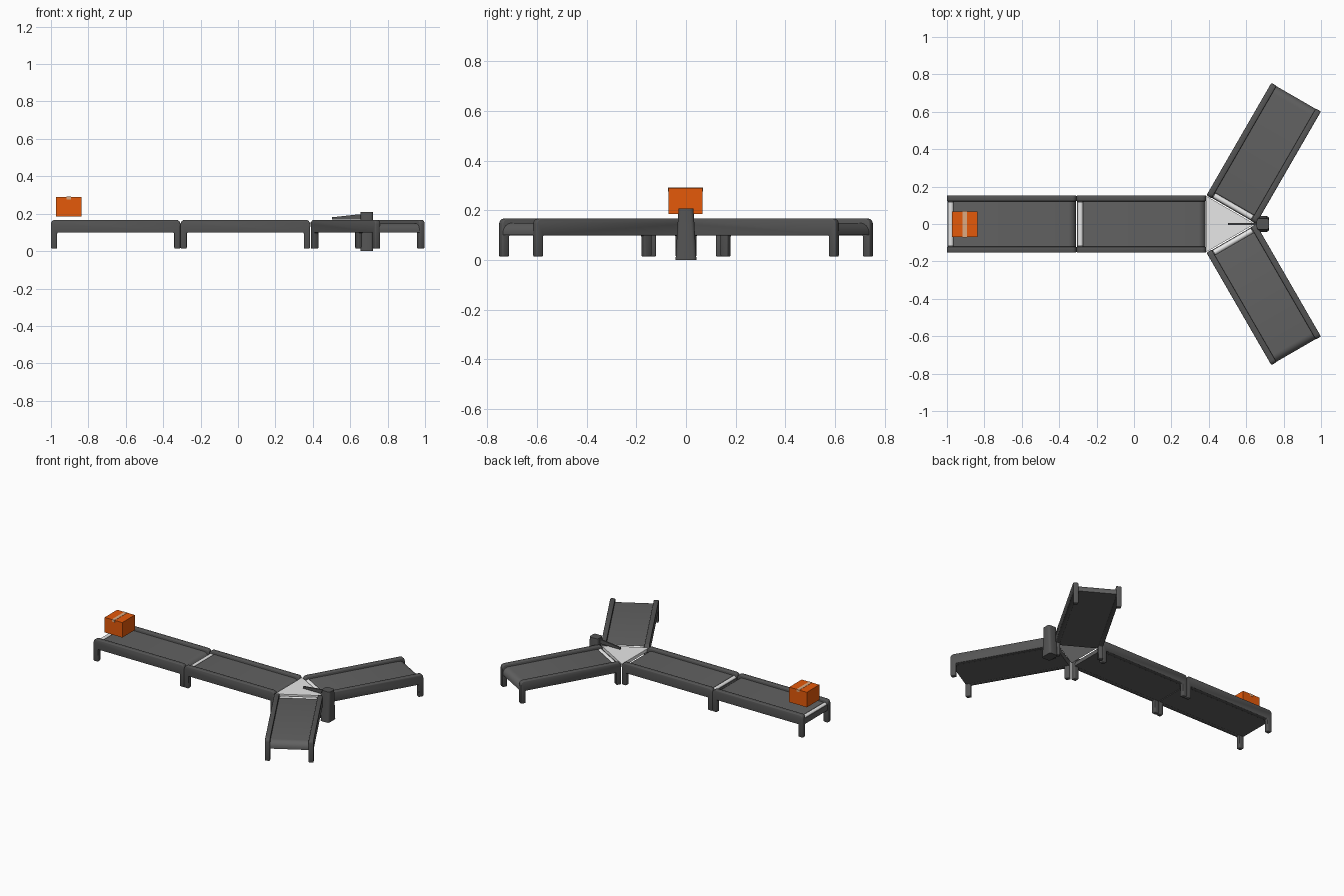
import bpy, bmesh, math
from mathutils import Matrix, Vector

if "Cube" in bpy.data.objects:
    bpy.data.objects.remove(bpy.data.objects["Cube"])


def material(name, r, g, b):
    m = bpy.data.materials.new(name)
    m.diffuse_color = (r, g, b, 1)
    m.use_nodes = True
    m.node_tree.nodes["Principled BSDF"].inputs["Base Color"].default_value = m.diffuse_color
    return m


FRAME = material("frame grey", 0.09, 0.09, 0.09)
BELT = material("belt grey", 0.12, 0.12, 0.12)
LIGHT = material("light metal", 0.82, 0.82, 0.82)
ORANGE = material("box orange", 0.78, 0.1, 0.003)
TAPE = material("tape beige", 0.72, 0.4, 0.22)


def finish(name, bm, mat, matrix=Matrix(), bevel=0.0, segments=2):
    """Bevel the sharp edges, then turn the bmesh into a shaded object."""
    bmesh.ops.recalc_face_normals(bm, faces=bm.faces[:])
    if bevel:
        sharp = [e for e in bm.edges if e.calc_face_angle(0) > 0.8]
        bmesh.ops.bevel(bm, geom=sharp, offset=bevel, segments=segments,
                        profile=0.5, affect='EDGES', clamp_overlap=True)
    bm.transform(matrix)
    me = bpy.data.meshes.new(name)
    bm.to_mesh(me)
    bm.free()
    me.materials.append(mat)
    ob = bpy.data.objects.new(name, me)
    bpy.context.collection.objects.link(ob)
    bpy.ops.object.select_all(action='DESELECT')
    ob.select_set(True)
    bpy.context.view_layer.objects.active = ob
    bpy.ops.object.shade_smooth_by_angle(angle=math.radians(50))
    return ob


def extrude(points, move):
    """Solid made by sliding a closed outline along a vector."""
    bm = bmesh.new()
    face = bm.faces.new([bm.verts.new(p) for p in points])
    new = bmesh.ops.extrude_face_region(bm, geom=[face], use_keep_orig=True)
    verts = [v for v in new['geom'] if isinstance(v, bmesh.types.BMVert)]
    bmesh.ops.translate(bm, verts=verts, vec=Vector(move))
    return bm


def block(name, lo, hi, mat, bevel=0.0):
    x0, y0, z0 = lo
    x1, y1, z1 = hi
    outline = [(x0, y0, z0), (x1, y0, z0), (x1, y1, z0), (x0, y1, z0)]
    return finish(name, extrude(outline, (0, 0, z1 - z0)), mat, bevel=bevel)


def arc(cx, cz, r, a0, a1, n=4):
    steps = [math.radians(a0 + (a1 - a0) * i / n) for i in range(n + 1)]
    return [(cx + r * math.cos(a), cz + r * math.sin(a)) for a in steps]


HALF, RAIL = 0.153, 0.032


def conveyor(label, matrix, length):
    # Side rails with a leg at each end, as one rounded bridge outline
    r = 0.022
    outline = ([(0, 0.014)] + arc(r, 0.167 - r, r, 180, 90)
               + arc(length - r, 0.167 - r, r, 90, 0)
               + [(length, 0.014), (length - 0.033, 0.014), (length - 0.033, 0.099),
                  (0.033, 0.099), (0.033, 0.014)])
    for side, y in (("left", HALF - RAIL), ("right", -HALF)):
        bm = extrude([(x, y, z) for x, z in outline], (0, RAIL, 0))
        finish(label + "_rail_" + side, bm, FRAME, matrix, bevel=0.005)
    # Belt, dropping over a rounded far end, with a tray for the roller
    outline = ([(0.002, 0.1), (0.002, 0.14), (0.005, 0.14), (0.005, 0.118), (0.034, 0.118)]
               + arc(0.042, 0.141, 0.008, 180, 90)
               + arc(length - 0.042, 0.109, 0.04, 90, 0, 6) + [(length - 0.002, 0.1)])
    inner = HALF - RAIL + 0.003
    bm = extrude([(x, -inner, z) for x, z in outline], (0, 2 * inner, 0))
    finish(label + "_belt", bm, BELT, matrix)
    # Light roller at the entry end
    bm = bmesh.new()
    turn = Matrix.Translation((0.02, 0, 0.136)) @ Matrix.Rotation(math.pi / 2, 4, 'X')
    bmesh.ops.create_cone(bm, cap_ends=True, segments=16, radius1=0.015,
                          radius2=0.015, depth=0.236, matrix=turn)
    finish(label + "_roller", bm, LIGHT, matrix)


# Two conveyors in line, then two branches turned sixty degrees
conveyor("entry", Matrix.Translation((-1, 0, 0)), 0.692)
conveyor("middle", Matrix.Translation((-0.307, 0, 0)), 0.692)
for label, s in (("back_branch", 1), ("front_branch", -1)):
    conveyor(label, Matrix.Translation((0.52, 0.077 * s, 0))
             @ Matrix.Rotation(math.radians(60 * s), 4, 'Z'), 0.694)

# Triangular plate at the junction
corners = [(0.386, -0.15, 0.132), (0.646, 0, 0.132), (0.386, 0.15, 0.132)]
finish("junction_plate", extrude(corners, (0, 0, 0.022)), LIGHT)

# Tapered post that carries the diverter
bm = bmesh.new()
bmesh.ops.create_cube(bm, size=1)
for v in bm.verts:
    top = v.co.z > 0
    v.co = (0.689 + 0.066 * v.co.x, v.co.y * (0.06 if top else 0.084),
            0.208 if top else 0.0)
upright = [e for e in bm.edges if abs(e.verts[0].co.z - e.verts[1].co.z) > 0.1]
bmesh.ops.bevel(bm, geom=upright, offset=0.014, segments=3, profile=0.5, affect='EDGES')
finish("diverter_post", bm, FRAME)

# Thin wedge-shaped diverter arm
arm = [(0.503, -0.005, 0.168), (0.67, -0.005, 0.168), (0.67, -0.005, 0.198),
       (0.63, -0.005, 0.195), (0.503, -0.005, 0.181)]
finish("diverter_arm", extrude(arm, (0, 0.01, 0)), FRAME)

# Parcel with tape across the top and folded over both sides
block("parcel", (-0.972, -0.07, 0.186), (-0.837, 0.067, 0.29), ORANGE)
block("tape_top", (-0.916, -0.071, 0.289), (-0.894, 0.068, 0.2915), TAPE)
for label, y in (("front", -0.0715), ("back", 0.066)):
    block("tape_" + label, (-0.916, y, 0.276), (-0.894, y + 0.0025, 0.291), TAPE)
